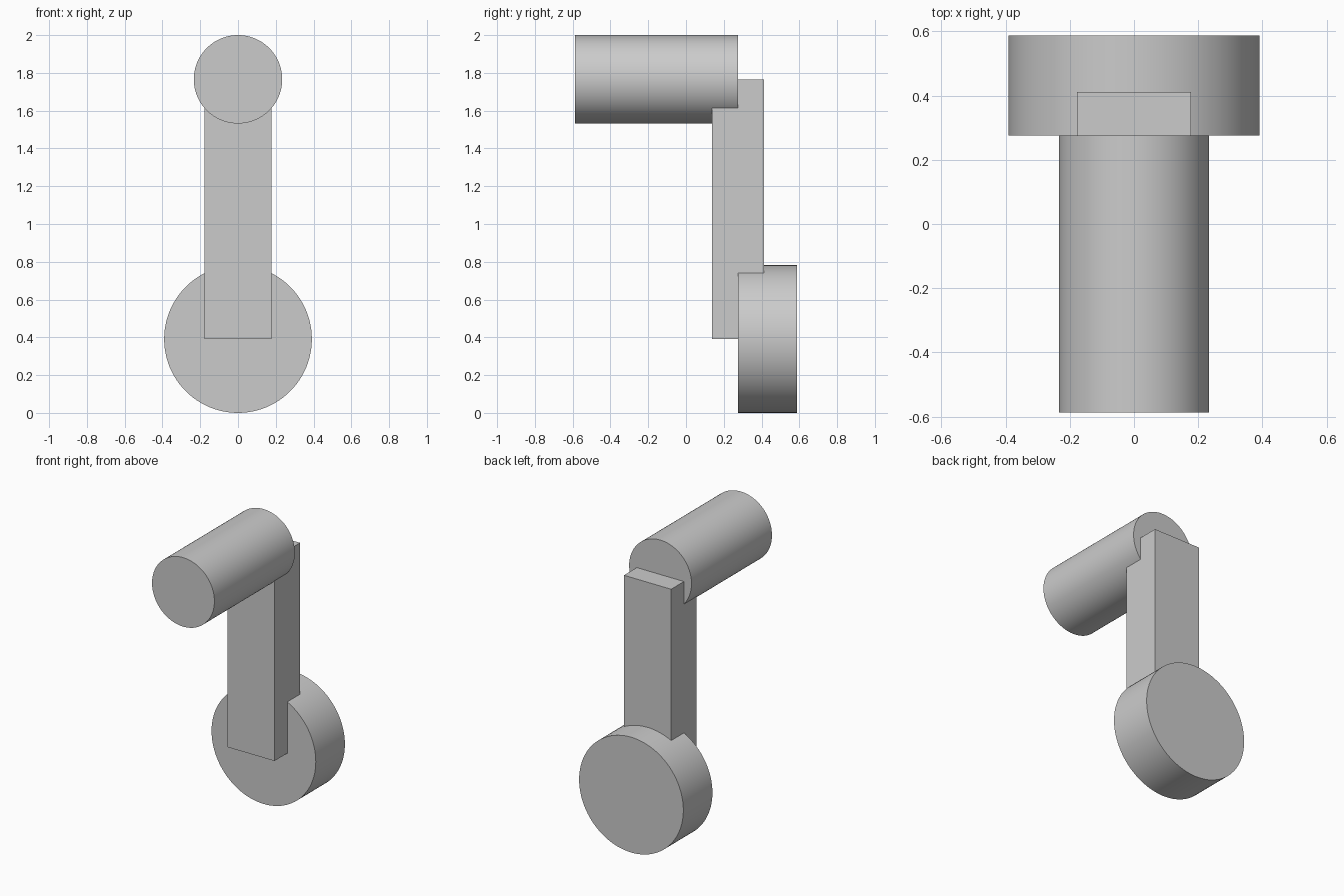
import bpy
from math import radians

cube = bpy.data.objects.get("Cube")
if cube:
    bpy.data.objects.remove(cube, do_unlink=True)

# Plain grey used on every part
GREY = (0.6, 0.6, 0.6, 1)
grey = bpy.data.materials.new("plain grey")
grey.use_nodes = True
grey.diffuse_color = GREY
grey.node_tree.nodes["Principled BSDF"].inputs["Base Color"].default_value = GREY

LENGTH = 1.174       # overall depth
BASE_R, GRIP_R = 0.391, 0.234
GRIP_Z = 2 - GRIP_R
JOINT_Y = 0.275      # plane where the hub and grip meet the arm


def finish(name):
    obj = bpy.context.object
    obj.name = name
    obj.data.materials.append(grey)
    return obj


def cylinder_along_y(name, radius, z, y0, y1):
    bpy.ops.mesh.primitive_cylinder_add(
        vertices=96, radius=radius, depth=y1 - y0,
        location=(0, (y0 + y1) / 2, z), rotation=(radians(90), 0, 0))
    obj = finish(name)
    bpy.ops.object.shade_smooth_by_angle(angle=radians(30))
    return obj


# Hub disc at the bottom, grip at the top
cylinder_along_y("hub", BASE_R, BASE_R, JOINT_Y, LENGTH / 2)
cylinder_along_y("grip", GRIP_R, GRIP_Z, -LENGTH / 2, JOINT_Y)

# Flat arm running between the two axes
bpy.ops.mesh.primitive_cube_add(size=1, location=(0, JOINT_Y, (BASE_R + GRIP_Z) / 2))
arm = finish("arm")
arm.scale = (0.354, 0.274, GRIP_Z - BASE_R)
bpy.ops.object.transform_apply(location=False, rotation=False, scale=True)
